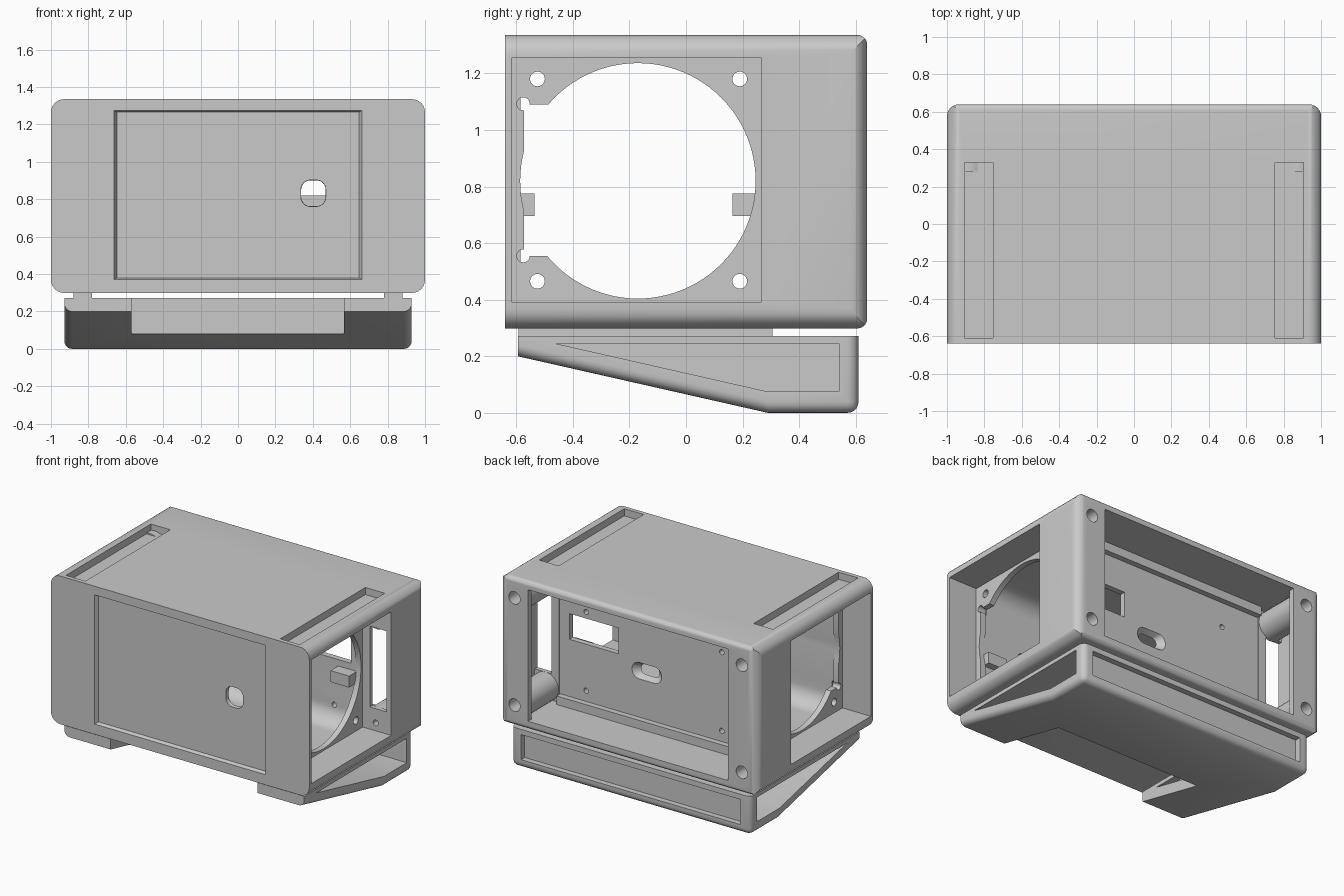
import bpy, bmesh, math

old = bpy.data.objects.get("Cube")
if old:
    bpy.data.objects.remove(old)

grey = bpy.data.materials.new("light grey plastic")
grey.use_nodes = True
grey.diffuse_color = (0.59, 0.59, 0.59, 1)
grey.node_tree.nodes["Principled BSDF"].inputs["Base Color"].default_value = (0.59, 0.59, 0.59, 1)


def make(name, bm):
    bmesh.ops.recalc_face_normals(bm, faces=bm.faces)
    mesh = bpy.data.meshes.new(name)
    bm.to_mesh(mesh)
    bm.free()
    mesh.materials.append(grey)
    ob = bpy.data.objects.new(name, mesh)
    bpy.context.collection.objects.link(ob)
    return ob


def prism_bm(points, axis, lo, hi, flare=1.0):
    """Extrude a 2D outline along an axis; flare scales the far end."""
    bm = bmesh.new()
    ca = sum(p[0] for p in points) / len(points)
    cb = sum(p[1] for p in points) / len(points)
    rings = []
    for t, s in ((lo, 1), (hi, flare)):
        ring = []
        for a, b in points:
            a, b = ca + (a - ca) * s, cb + (b - cb) * s
            ring.append(bm.verts.new({"x": (t, a, b), "y": (a, t, b), "z": (a, b, t)}[axis]))
        rings.append(ring)
    n = len(points)
    bm.faces.new(rings[0])
    bm.faces.new(rings[1][::-1])
    for i in range(n):
        j = (i + 1) % n
        bm.faces.new((rings[0][i], rings[1][i], rings[1][j], rings[0][j]))
    return bm


def prism(points, axis, lo, hi, flare=1.0, name="cutter"):
    return make(name, prism_bm(points, axis, lo, hi, flare))


def rect(a0, a1, b0, b1):
    return [(a0, b0), (a1, b0), (a1, b1), (a0, b1)]


def box(x0, x1, y0, y1, z0, z1, name="cutter"):
    return prism(rect(x0, x1, z0, z1), "y", y0, y1, name=name)


def circle(a, b, r, n=24):
    return [(a + r * math.cos(2 * math.pi * i / n), b + r * math.sin(2 * math.pi * i / n)) for i in range(n)]


def rounded(a, b, w, h, r, n=6):
    pts = []
    for k, (sa, sb) in enumerate(((1, 1), (-1, 1), (-1, -1), (1, -1))):
        for i in range(n + 1):
            t = math.pi / 2 * (k + i / n)
            pts.append((a + sa * (w / 2 - r) + r * math.cos(t), b + sb * (h / 2 - r) + r * math.sin(t)))
    return pts


def pair(s, a, b):
    return min(s * a, s * b), max(s * a, s * b)


def carve(ob, cutters, operation="DIFFERENCE"):
    for c in cutters:
        m = ob.modifiers.new("cut", "BOOLEAN")
        m.operation = operation
        m.solver = "EXACT"
        m.object = c
    bpy.context.view_layer.update()
    dg = bpy.context.evaluated_depsgraph_get()
    mesh = bpy.data.meshes.new_from_object(ob.evaluated_get(dg))
    ob.modifiers.clear()
    ob.data = mesh
    for c in cutters:
        bpy.data.objects.remove(c)


# Main housing: wide rounding along its length and rear corners, tighter on the rear rim
housing = prism(rounded(0, 0.817, 2, 1.036, 0.07), "y", -0.64, 0.8, name="housing")
carve(housing, [prism(rounded(0, -0.36, 2.001, 2, 0.065), "z", 0, 2),
                prism(rounded(-0.36, 0.817, 2.001, 1.037, 0.035), "x", -1.2, 1.2)], "INTERSECT")

cuts = [
    prism(rounded(-0.1675, 0.82, 0.835, 0.9, 0.12, 10), "x", -0.74, 0.74),  # front chamber
    box(-0.775, 0.775, 0.29, 0.7, 0.36, 1.28),               # rear opening
    prism(circle(-0.17, 0.82, 0.416, 96), "x", -0.8, 0.8),   # round side holes
    prism(rounded(0.403, 0.832, 0.128, 0.136, 0.048), "y", -0.56, -0.7, 1.1),
    prism(rect(-0.648, 0.648, 0.38, 1.265), "y", -0.615, -0.641, 1.022),  # front panel recess
    box(0.32, 0.7, 0.2, 0.35, 0.82, 1.0),                    # connector window
    prism(rounded(0.1, 0.745, 0.12, 0.06, 0.029), "y", 0.24, 0.295, 2.0),
]
for z in (0.495, 1.045):
    for x in (-0.48, 0.57):
        cuts.append(prism(circle(x, z, 0.018), "y", 0.2, 0.35))

SCREWS = [(s, z) for s in (-1, 1) for z in (0.445, 1.195)]
for s in (-1, 1):
    cuts.append(box(*pair(s, 0.78, 1.1), -0.615, 0.265, 0.39, 1.255))   # side recess
    cuts.append(box(*pair(s, 0.765, 0.965), 0.295, 0.6, 0.36, 1.28))    # rear pocket
    cuts.append(box(*pair(s, 0.835, 0.965), 0.2, 0.4, 0.545, 1.11))     # cable passage
    cuts.append(box(*pair(s, 0.755, 0.905), -0.61, 0.33, 1.285, 1.4))   # top slot
    cuts.append(box(*pair(s, 0.72, 0.8), -0.572, -0.485, 0.555, 1.09))  # notch beside the round hole
    for z in (0.555, 1.092):
        cuts.append(prism(circle(-0.575, z, 0.023), "x", *pair(s, 0.72, 0.8)))
    for z in (0.465, 1.18):
        for y in (-0.525, 0.19):
            cuts.append(prism(circle(y, z, 0.026), "x", *pair(s, 0.7, 0.8)))  # side screw hole
for s, z in SCREWS:
    cuts.append(prism(circle(s * 0.88, z, 0.044), "y", 0.45, 0.7))      # rear screw head
    cuts.append(prism(circle(s * 0.88, z, 0.02), "y", 0.2, 0.35))       # screw end in the recess
carve(housing, cuts)

# Ribs, ledges and screw bosses inside the housing
inner = [
    box(-0.77, 0.77, 0.28, 0.33, 0.355, 0.42, "lower_rib"),
    box(-0.77, 0.77, 0.28, 0.33, 1.22, 1.285, "upper_rib"),
    box(0.6, 0.745, 0.165, 0.26, 0.695, 0.775, "rear_ledge"),
    box(0.6, 0.745, -0.6, -0.535, 0.695, 0.775, "front_ledge"),
]
for s, z in SCREWS:
    name = ("left" if s > 0 else "right") + ("_upper" if z > 1 else "_lower") + "_screw_boss"
    boss = prism(circle(s * 0.88, z, 0.1, 32), "y", 0.28, 0.615, name=name)
    carve(boss, [prism(circle(s * 0.88, z, 0.044), "y", 0.45, 0.7),
                 prism(circle(s * 0.88, z, 0.02), "y", 0.2, 0.5)])
    inner.append(boss)

# Wedge stand
side = [(-0.594, 0.272), (-0.594, 0.2), (0.29, 0), (0.61, 0), (0.61, 0.272)]
bm = prism_bm(side, "x", -0.928, 0.928)
edges = []
for e in bm.edges:
    a, b = (v.co for v in e.verts)
    top = min(a.z, b.z) > 0.25
    front = max(a.y, b.y) < -0.5
    crease = abs(a.y - 0.29) < 0.01 and abs(b.y - 0.29) < 0.01
    if not (top or front or crease):
        edges.append(e)
bmesh.ops.bevel(bm, geom=edges, offset=0.04, segments=5, profile=0.5, affect="EDGES")
stand = make("stand", bm)
wedge = [(-0.46, 0.245), (0.29, 0.075), (0.54, 0.075), (0.54, 0.245)]
cuts = [box(-0.57, 0.566, -0.7, -0.064, -0.1, 0.4),       # front cut-out
        box(-0.85, 0.85, 0.57, 0.7, 0.06, 0.235)]         # rear panel recess
for s in (-1, 1):
    cuts.append(prism(wedge, "x", *pair(s, 0.68, 1.0)))   # side pockets
    cuts.append(prism([(-0.46, 0.245), (-0.07, 0.157), (-0.07, 0.245)], "x", *pair(s, 0.5, 0.62)))
carve(stand, cuts)

# Rails that key the stand into the housing
rails = [box(*pair(s, 0.78, 0.88), -0.592, 0.305, 0.265, 0.305, n) for s, n in ((-1, "right_rail"), (1, "left_rail"))]

# Smooth shading with sharp edges kept
bpy.ops.object.select_all(action="DESELECT")
for ob in [housing, stand] + inner + rails:
    ob.select_set(True)
bpy.context.view_layer.objects.active = housing
bpy.ops.object.shade_smooth_by_angle(angle=math.radians(30))
